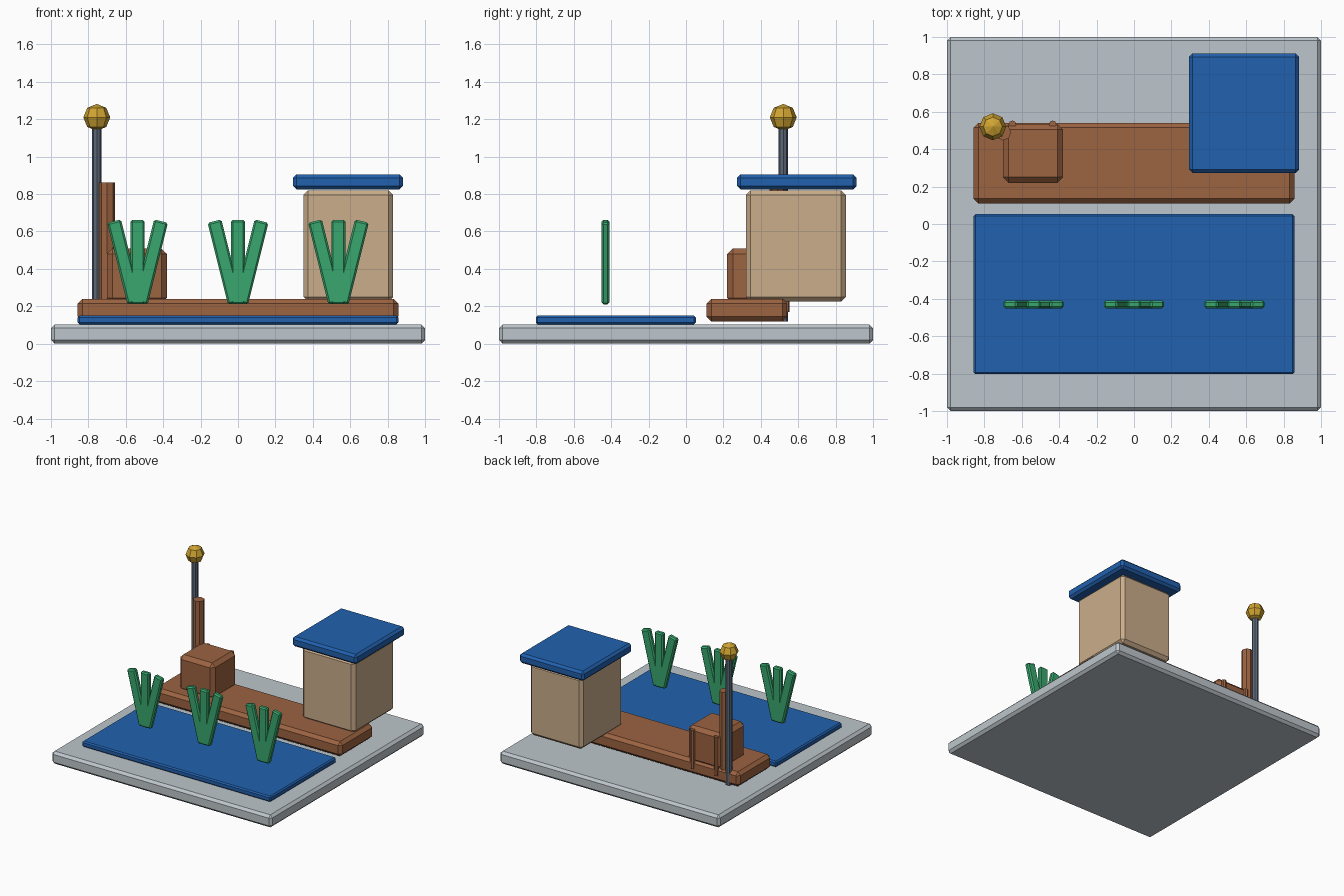
import bpy, bmesh, math

if "Cube" in bpy.data.objects:
    bpy.data.objects.remove(bpy.data.objects["Cube"])


def linear(c):
    return c / 12.92 if c <= 0.04045 else ((c + 0.055) / 1.055) ** 2.4


def material(name, hex_code):
    m = bpy.data.materials.new(name)
    rgb = [linear(int(hex_code[i:i + 2], 16) / 255) for i in (0, 2, 4)]
    m.diffuse_color = (*rgb, 1)
    m.use_nodes = True
    m.node_tree.nodes["Principled BSDF"].inputs["Base Color"].default_value = m.diffuse_color
    return m


STONE = material("pale grey", "BEC6CC")
BLUE = material("deep blue", "2161AF")
WOOD = material("brown wood", "9C6341")
TAN = material("tan wall", "CBAE8B")
GREEN = material("reed green", "38A76E")
STEEL = material("slate grey", "5C6878")
GOLD = material("gold", "D0A432")


def finish(name, bm, mat, loc=(0, 0, 0), tilt=0):
    me = bpy.data.meshes.new(name)
    bm.to_mesh(me)
    bm.free()
    me.materials.append(mat)
    ob = bpy.data.objects.new(name, me)
    ob.location = loc
    ob.rotation_euler = (0, tilt, 0)
    bpy.context.collection.objects.link(ob)
    return ob


def box(name, x, y, z, mat, chamfer, tilt=0):
    """Chamfered box from (min, max) ranges."""
    bm = bmesh.new()
    bmesh.ops.create_cube(bm, size=1)
    bmesh.ops.scale(bm, vec=[r[1] - r[0] for r in (x, y, z)], verts=bm.verts)
    ob = finish(name, bm, mat, [(r[0] + r[1]) / 2 for r in (x, y, z)], tilt)
    bev = ob.modifiers.new("chamfer", "BEVEL")
    bev.width = chamfer
    bev.segments = 1
    return ob


def post(name, x, y, z, r, mat, sides=8):
    bm = bmesh.new()
    bmesh.ops.create_cone(bm, cap_ends=True, segments=sides,
                          radius1=r, radius2=r, depth=z[1] - z[0])
    return finish(name, bm, mat, (x, y, (z[0] + z[1]) / 2))


# ground slab, water and dock
box("base_slab", (-1, 1), (-1, 1), (0, 0.103), STONE, 0.02)
box("water", (-0.857, 0.857), (-0.803, 0.053), (0.103, 0.15), BLUE, 0.01)
box("dock", (-0.857, 0.857), (0.11, 0.54), (0.12, 0.24), WOOD, 0.025)

# hut with flat roof
box("hut_wall", (0.35, 0.83), (0.32, 0.855), (0.225, 0.82), TAN, 0.025)
box("hut_roof", (0.295, 0.882), (0.273, 0.912), (0.825, 0.905), BLUE, 0.018)

# crate with its posts
box("crate", (-0.70, -0.38), (0.22, 0.535), (0.215, 0.51), WOOD, 0.03)
post("mooring_post", -0.70, 0.49, (0.21, 0.863), 0.043, WOOD)
for i, x in enumerate((-0.65, -0.435)):
    post(f"crate_leg_{i + 1}", x, 0.533, (0.17, 0.49), 0.02, WOOD)

# lamp
post("lamp_pole", -0.755, 0.52, (0.12, 1.18), 0.025, STEEL)
bm = bmesh.new()
bmesh.ops.create_uvsphere(bm, u_segments=8, v_segments=4, radius=0.072)
finish("lamp_globe", bm, GOLD, (-0.755, 0.52, 1.21))

# three clumps of reeds, each a fan of three blades
for c, cx in enumerate((-0.537, 0, 0.537)):
    for k in (-1, 0, 1):
        x = cx + k * 0.071
        box(f"reed_{c + 1}_blade_{k + 2}", (x - 0.038, x + 0.038),
            (-0.451, -0.409), (0.211, 0.662), GREEN, 0.01,
            tilt=k * math.radians(14))
